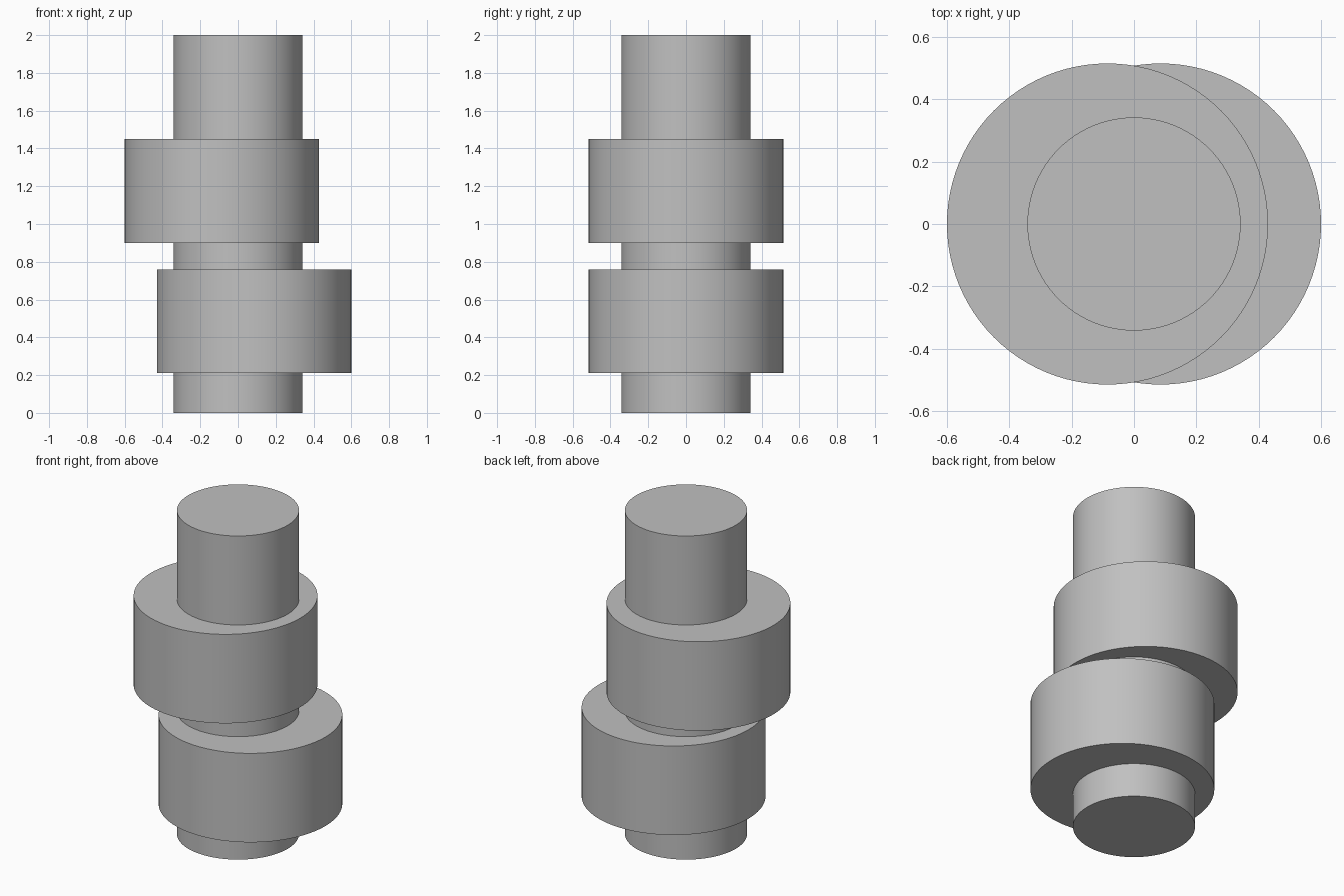
import bpy
import math

default = bpy.data.objects.get("Cube")
if default:
    bpy.data.objects.remove(default, do_unlink=True)

# Single plain metal colour
steel = bpy.data.materials.new("steel_grey")
steel.use_nodes = True
colour = (0.53, 0.53, 0.53, 1.0)
steel.diffuse_color = colour
steel.node_tree.nodes["Principled BSDF"].inputs["Base Color"].default_value = colour


def cylinder(name, radius, bottom, top, x=0.0):
    """Upright smooth-sided cylinder between two heights."""
    bpy.ops.mesh.primitive_cylinder_add(
        vertices=96, radius=radius, depth=top - bottom,
        location=(x, 0, (bottom + top) / 2))
    part = bpy.context.object
    part.name = name
    part.data.materials.append(steel)
    bpy.ops.object.shade_smooth_by_angle(angle=math.radians(30))
    return part


SHAFT_RADIUS = 0.342
LOBE_RADIUS = 0.515
OFFSET = 0.085

# Straight shaft through the full height
cylinder("shaft", SHAFT_RADIUS, 0.0, 2.0)

# Two eccentric lobes, thrown to opposite sides
cylinder("lower_eccentric_lobe", LOBE_RADIUS, 0.21, 0.76, OFFSET)
cylinder("upper_eccentric_lobe", LOBE_RADIUS, 0.90, 1.45, -OFFSET)
